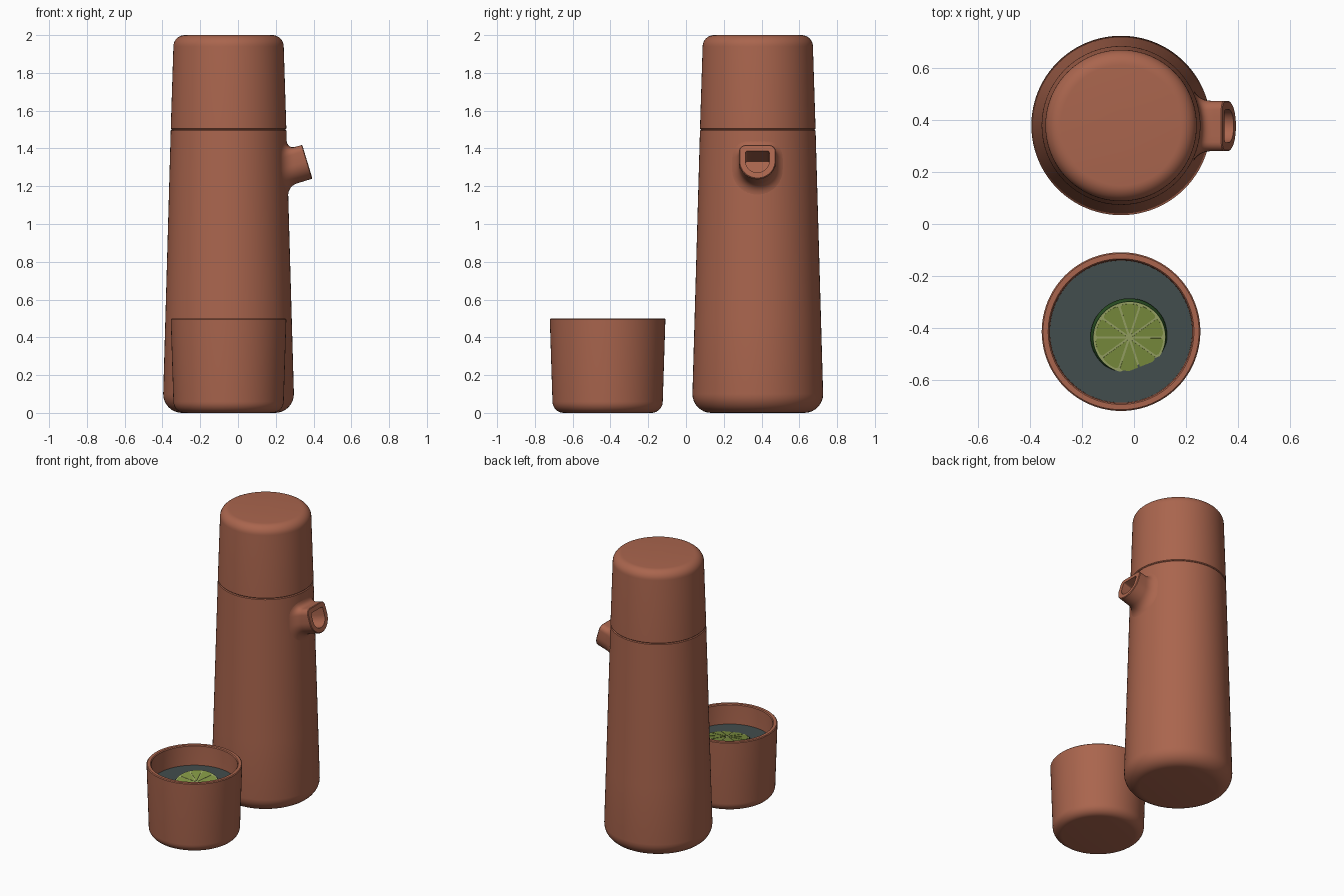
import bpy, bmesh
from math import sin, cos, tan, pi, radians, hypot
from mathutils import Vector, Matrix

if "Cube" in bpy.data.objects:
    bpy.data.objects.remove(bpy.data.objects["Cube"])

BOTTLE = Vector((-0.05, 0.38, 0))
CUP = Vector((-0.05, -0.415, 0))


def material(name, rgb):
    m = bpy.data.materials.new(name)
    m.diffuse_color = (*rgb, 1)
    m.use_nodes = True
    m.node_tree.nodes["Principled BSDF"].inputs["Base Color"].default_value = m.diffuse_color
    return m


CLAY = material("clay", (0.40, 0.13, 0.075))
DRINK = material("drink", (0.055, 0.075, 0.075))
RIND = material("rind", (0.02, 0.07, 0.015))
PITH = material("pith", (0.36, 0.42, 0.15))
FLESH = material("flesh", (0.22, 0.30, 0.055))


def finish(name, bm, mat, matrix=None):
    bmesh.ops.remove_doubles(bm, verts=bm.verts, dist=1e-5)
    bmesh.ops.recalc_face_normals(bm, faces=bm.faces)
    if matrix:
        bm.transform(matrix)
    me = bpy.data.meshes.new(name)
    bm.to_mesh(me)
    bm.free()
    ob = bpy.data.objects.new(name, me)
    bpy.context.collection.objects.link(ob)
    me.materials.append(mat)
    smooth(ob)
    return ob


def smooth(ob):
    bpy.ops.object.select_all(action='DESELECT')
    ob.select_set(True)
    bpy.context.view_layer.objects.active = ob
    bpy.ops.object.shade_smooth_by_angle(angle=radians(35))


def loft(bm, rings, close=False):
    """Bridge closed rings of equal point count, optionally capping both ends."""
    vs = [[bm.verts.new(p) for p in r] for r in rings]
    n = len(vs[0])
    for a, b in zip(vs, vs[1:]):
        for i in range(n):
            j = (i + 1) % n
            bm.faces.new((a[i], a[j], b[j], b[i]))
    if close:
        bm.faces.new(vs[0])
        bm.faces.new(vs[-1])


def lathe(name, profile, mat, matrix, n=96):
    bm = bmesh.new()
    rings = [[(r * cos(2 * pi * i / n), r * sin(2 * pi * i / n), z) for i in range(n)]
             for r, z in profile]
    loft(bm, rings, close=True)
    return finish(name, bm, mat, matrix)


def arc(cx, cz, r, a0, a1, n=8):
    return [(cx + r * cos(radians(a0 + (a1 - a0) * i / n)),
             cz + r * sin(radians(a0 + (a1 - a0) * i / n))) for i in range(n + 1)]


# Bottle body: tapered, round-bottomed, small seam chamfer at the top
def wall_radius(z):
    return 0.346 - 0.04 * (z - 0.1) / 1.4


bottle = lathe("bottle_body",
               arc(0.246, 0.1, 0.1, -90, 0) + [(wall_radius(z), z) for z in (0.5, 1.0, 1.494)]
               + [(0.301, 1.499), (0.2, 1.499)], CLAY, Matrix.Translation(BOTTLE))

# Cup, and the same cup turned over as the lid
cup_profile = ([(0.02, 0.05)] + arc(0.24, 0.08, 0.03, -90, 0, 4) + [(0.276, 0.494), (0.281, 0.5)]
               + [(0.301, 0.5), (0.306, 0.495)] + arc(0.232, 0.06, 0.06, 0, -90) + [(0.02, 0)])
lathe("cup", cup_profile, CLAY, Matrix.Translation(CUP))
lathe("lid", cup_profile, CLAY,
      Matrix.Translation(BOTTLE + Vector((0, 0, 2))) @ Matrix.Rotation(pi, 4, 'X'))

# Spout: D-shaped tube leaving the wall with a fillet
AXIS = Vector((0.957, 0, 0.29))
UP = Vector((-0.29, 0, 0.957))
END = Vector((0.367, 0.378, 1.33))


def d_shape(off):
    """Points and outward normals of the D outline on the spout's end plane."""
    w, top, r = 0.097 - off, 0.093 - off, max(0.035 - off, 0.01)
    pts = []
    for cx, cz, rad, a0, a1, n in ((0, 0.003, w, 180, 360, 24), (w - r, top - r, r, 0, 90, 6),
                                   (r - w, top - r, r, 90, 180, 6)):
        for i in range(n + 1):
            a = radians(a0 + (a1 - a0) * i / n)
            pts.append((cx + rad * cos(a), cz + rad * sin(a), a))
        if a1 == 90:
            pts += [((w - r) * k, top, radians(90)) for k in (0.6, 0.2, -0.2, -0.6)]
    return [(END + Vector((0, u, 0)) + UP * v, Vector((0, cos(a), 0)) + UP * sin(a))
            for u, v, a in pts]


def to_wall(p):
    """Walk back along the spout axis to the bottle wall."""
    lo, hi = 0.0, 0.3
    for _ in range(30):
        t = (lo + hi) / 2
        q = p - AXIS * t
        if hypot(q.x - BOTTLE.x, q.y - BOTTLE.y) > wall_radius(q.z):
            lo = t
        else:
            hi = t
    return p - AXIS * lo


outer, inner = d_shape(0), d_shape(0.034)
hits = [to_wall(p) for p, _ in outer]
rings = [[to_wall(p) - AXIS * 0.004 for p, _ in inner], [p for p, _ in inner],
         [p for p, _ in d_shape(0.004)], [p - AXIS * 0.004 for p, _ in outer]]
F = 0.055
for k in range(9):
    t = k / 8
    ring = []
    for h, (p, nrm) in zip(hits, outer):
        foot = to_wall(p + nrm * F) - AXIS * 0.001
        start = h + AXIS * min(F, (p - h).length * 0.7)
        ring.append(start * (1 - t) ** 2 + h * 2 * t * (1 - t) + foot * t * t)
    rings.append(ring)
bm = bmesh.new()
loft(bm, rings)
finish("spout", bm, CLAY)

# Pour hole cut into the bottle wall behind the spout
bm = bmesh.new()
loft(bm, [[p + AXIS * 0.1 for p, _ in inner], [p - AXIS * 0.19 for p, _ in inner]], close=True)
cutter = finish("hole_cutter", bm, CLAY)
cutter.hide_render = True
cut = bottle.modifiers.new("pour_hole", 'BOOLEAN')
cut.operation, cut.solver, cut.object = 'DIFFERENCE', 'EXACT', cutter
bpy.context.view_layer.objects.active = bottle
bpy.ops.object.modifier_apply(modifier=cut.name)
bpy.data.objects.remove(cutter)
smooth(bottle)

# Drink surface
LEVEL = 0.36
lathe("drink", [(0.01, 0.06), (0.26, 0.06), (0.274, LEVEL), (0.01, LEVEL)], DRINK,
      Matrix.Translation(CUP))

# Lime slice, tilted and partly sunk in the drink
TILT = radians(11)
lime = (Matrix.Translation((-0.018, -0.437, LEVEL + 0.1 * tan(TILT)))
        @ Matrix.Rotation(TILT, 4, Vector((0.93, 0.367, 0))))
lathe("lime_rind", [(0.02, -0.045), (0.132, -0.045), (0.145, -0.036), (0.149, -0.022),
                    (0.146, -0.006), (0.14, 0), (0.02, 0)], RIND, lime, 64)
lathe("lime_pith", [(0.01, -0.01), (0.139, -0.01), (0.139, 0.002), (0.01, 0.002)],
      PITH, lime, 64)
bm = bmesh.new()
SEGMENTS = 10
for s in range(SEGMENTS):
    mid = 2 * pi * (s + 0.5) / SEGMENTS
    half = pi / SEGMENTS
    shift = 0.0028 / sin(half)
    outline = [(shift + 0.004, 0)]
    for i in range(9):
        a = (half - 0.03) * (i / 4 - 1)
        r = 0.131 - (0.006 if i in (0, 8) else 0)
        outline.append((r * cos(a), r * sin(a)))
    loft(bm, [[(x * cos(mid) - y * sin(mid), x * sin(mid) + y * cos(mid), z)
               for x, y in outline] for z in (0, 0.004)], close=True)
finish("lime_segments", bm, FLESH, lime)
